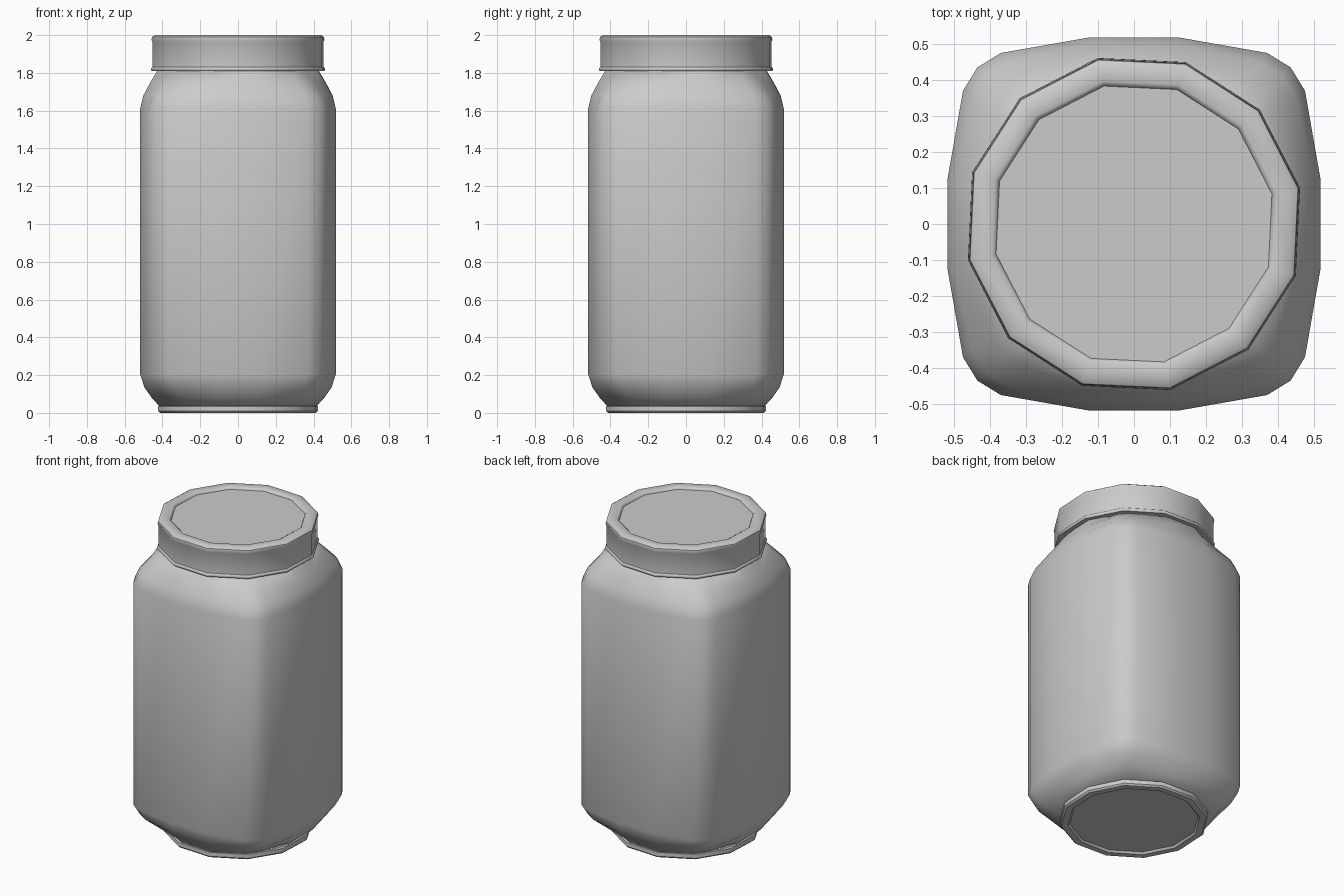
import bpy, bmesh
from math import radians, pi, cos, sin, atan2, hypot

if "Cube" in bpy.data.objects:
    bpy.data.objects.remove(bpy.data.objects["Cube"])

SIDES, TURN = 12, radians(12.3)


def gon(r, z):
    """12-sided ring shared by lid and base."""
    return [(r * cos(TURN + i * 2 * pi / SIDES), r * sin(TURN + i * 2 * pi / SIDES), z)
            for i in range(SIDES)]


def loft(name, rings, angle):
    """Skin stacked rings from bottom to top and cap both ends."""
    bm = bmesh.new()
    loops = [[bm.verts.new(p) for p in ring] for ring in rings]
    for a, b in zip(loops, loops[1:]):
        n = len(a)
        for i in range(n):
            bm.faces.new((a[i], a[(i + 1) % n], b[(i + 1) % n], b[i]))
    bm.faces.new(loops[0][::-1])
    bm.faces.new(loops[-1])
    bmesh.ops.recalc_face_normals(bm, faces=bm.faces)
    mesh = bpy.data.meshes.new(name)
    bm.to_mesh(mesh)
    bm.free()
    ob = bpy.data.objects.new(name, mesh)
    bpy.context.collection.objects.link(ob)
    bpy.ops.object.select_all(action='DESELECT')
    ob.select_set(True)
    bpy.context.view_layer.objects.active = ob
    bpy.ops.object.shade_smooth_by_angle(angle=radians(angle))
    return ob


# Rounded-square body section: one quadrant turned four times
quad = [(0.518, 0.125), (0.475, 0.37), (0.435, 0.435), (0.37, 0.475), (0.125, 0.518)]
section = []
for k in range(4):
    c, s = round(cos(k * pi / 2)), round(sin(k * pi / 2))
    section += [(x * c - y * s, x * s + y * c) for x, y in quad]


def body_ring(z, t, r):
    """Blend the square section (t=0) into a 12-gon of radius r (t=1)."""
    ring = []
    for x, y in section:
        a = atan2(y, x)
        off = (a - TURN) % (2 * pi / SIDES) - pi / SIDES
        rad = r * cos(pi / SIDES) / cos(off)
        k = (1 - t) + t * rad / hypot(x, y)
        ring.append((x * k, y * k, z))
    return ring


# Body with shoulders blending to the round neck and foot
levels = [(0.035, 1, 0.43), (0.08, 0.6, 0.43), (0.135, 0.22, 0.43), (0.205, 0, 0.43),
          (1.61, 0, 0.44), (1.68, 0.18, 0.44), (1.75, 0.58, 0.44), (1.815, 1, 0.44)]
loft("jar_body", [body_ring(*l) for l in levels], 50)

# Foot ring with recessed underside
foot = [(0.375, 0.012), (0.385, 0.0), (0.423, 0.0), (0.433, 0.01), (0.433, 0.035), (0.42, 0.04)]
loft("jar_foot", [gon(*p) for p in foot], 40)

# Screw lid: lower bead, wall, rounded rim and sunken top
lid = [(0.42, 1.81), (0.467, 1.81), (0.472, 1.816), (0.471, 1.826), (0.464, 1.832),
       (0.464, 1.965), (0.469, 1.975), (0.466, 1.99), (0.45, 2.0), (0.405, 2.0),
       (0.395, 1.994), (0.392, 1.985)]
loft("jar_lid", [gon(*p) for p in lid], 45)
